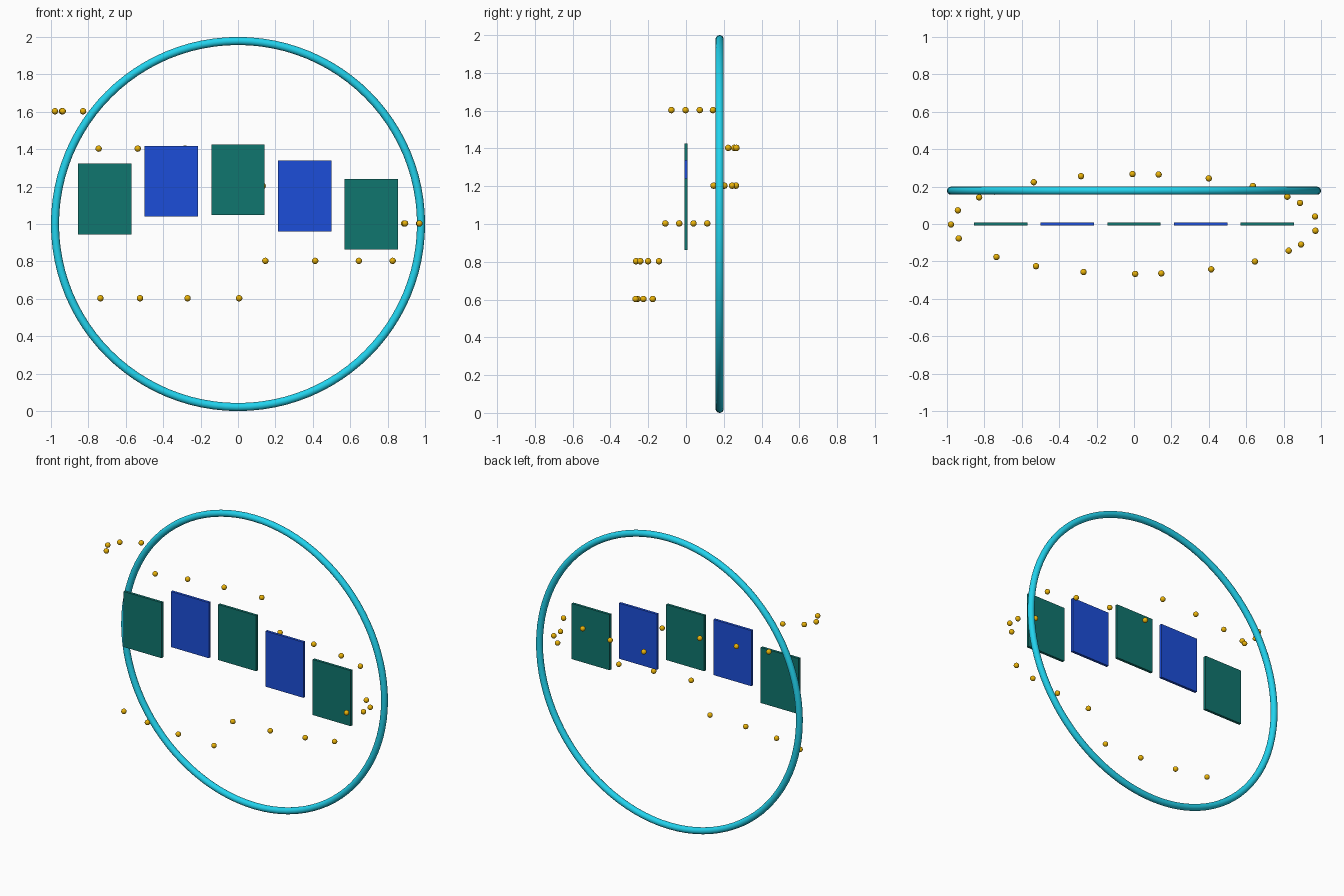
import bpy
from math import sin, cos, pi

if "Cube" in bpy.data.objects:
    bpy.data.objects.remove(bpy.data.objects["Cube"])


def material(name, rgb):
    m = bpy.data.materials.new(name)
    m.diffuse_color = (*rgb, 1)
    m.use_nodes = True
    m.node_tree.nodes["Principled BSDF"].inputs["Base Color"].default_value = m.diffuse_color
    return m


def finish(name, mat, smooth=True):
    ob = bpy.context.object
    ob.name = name
    ob.data.materials.append(mat)
    if smooth:
        bpy.ops.object.shade_smooth()
    return ob


cyan = material("cyan", (0.016, 0.65, 0.85))
teal = material("teal", (0.005, 0.18, 0.156))
blue = material("blue", (0.012, 0.076, 0.69))
gold = material("gold", (0.82, 0.45, 0.003))

# Upright ring behind the panels
bpy.ops.mesh.primitive_torus_add(major_radius=0.9785, minor_radius=0.0215,
                                 major_segments=96, minor_segments=16,
                                 location=(0, 0.178, 1), rotation=(pi / 2, 0, 0))
finish("ring", cyan)

# Row of five thin panels at varying heights, alternating colours
for i, z in enumerate((1.134, 1.229, 1.236, 1.150, 1.052)):
    bpy.ops.mesh.primitive_cube_add(size=1, location=((i - 2) * 0.356, 0, z))
    bpy.context.object.scale = (0.286, 0.018, 0.378)
    bpy.ops.object.transform_apply(location=False, rotation=False, scale=True)
    finish(f"panel_{i + 1}", blue if i % 2 else teal, smooth=False)

# Beads on a flattened spiral: six levels of four
for level in range(6):
    for step in range(4):
        a = 3.862 + level + step * 2 * pi / 22
        bpy.ops.mesh.primitive_uv_sphere_add(
            segments=16, ring_count=10, radius=0.017,
            location=(0.979 * cos(a), 0.267 * sin(a), 0.603 + 0.2 * level))
        finish(f"bead_{level + 1}_{step + 1}", gold)
